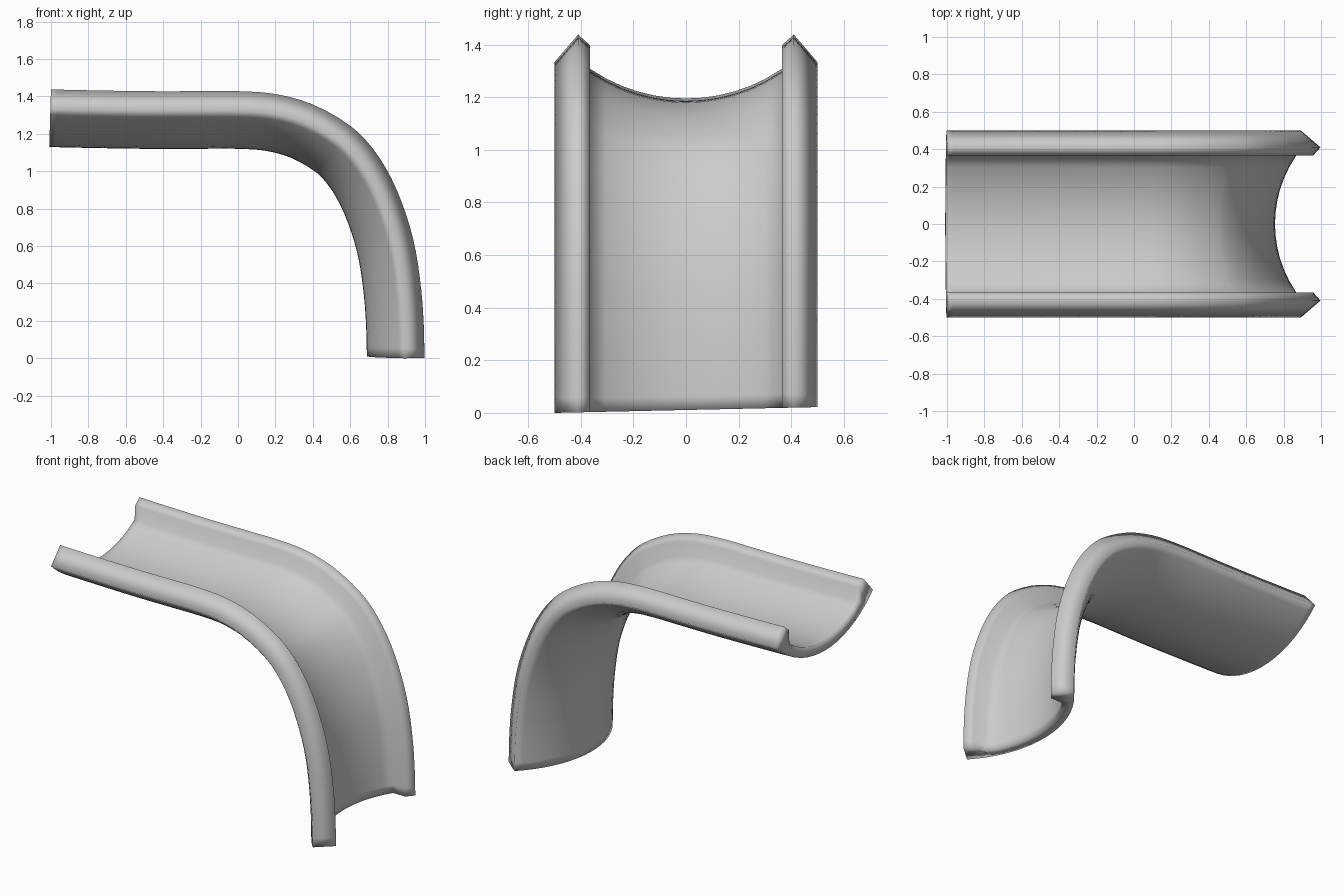
import bpy, bmesh, math
from mathutils import Vector

if "Cube" in bpy.data.objects:
    bpy.data.objects.remove(bpy.data.objects["Cube"])

# Path of the rim crest in the x-z plane
PATH = [(-1, 1.438), (-0.9, 1.435), (-0.5, 1.428), (-0.2, 1.428), (0, 1.428), (0.2, 1.413),
        (0.4, 1.357), (0.6, 1.243), (0.72, 1.122), (0.82, 0.962), (0.9, 0.765),
        (0.95, 0.575), (0.98, 0.36), (0.993, 0.17), (0.997, 0.0)]


def spline(points, steps):
    """Catmull-Rom positions and tangents along the path."""
    p = [Vector(q) for q in points]
    p = [2 * p[0] - p[1]] + p + [2 * p[-1] - p[-2]]
    out = []
    for i in range(1, len(p) - 2):
        # centripetal-like tangents scaled to the span length
        span = (p[i + 1] - p[i]).length
        m0 = (p[i + 1] - p[i - 1]).normalized() * span
        m1 = (p[i + 2] - p[i]).normalized() * span
        for s in range(steps + (i == len(p) - 3)):
            t = s / steps
            out.append(((2*t**3 - 3*t**2 + 1) * p[i] + (t**3 - 2*t**2 + t) * m0
                        + (3*t**2 - 2*t**3) * p[i + 1] + (t**3 - t**2) * m1,
                        (6*t*t - 6*t) * p[i] + (3*t*t - 4*t + 1) * m0
                        + (6*t - 6*t*t) * p[i + 1] + (3*t*t - 2*t) * m1))
    return out


def arc(y, half, depth, low):
    """Height of a circular trough of given half width and depth."""
    r = (half**2 + depth**2) / (2 * depth)
    return low + r - math.sqrt(r * r - y * y)


# Cross-section: raised rims and a curved bed, (y, offset from crest)
rim = [(-0.41, 0.0), (-0.365, -0.04)]
N = 12
bed = [(0.365 * (2 * i / N - 1)) for i in range(N + 1)]
upper = rim + [(y, arc(y, 0.365, 0.113, -0.243)) for y in bed] + [(-y, d) for y, d in reversed(rim)]
under_y = [-0.465, -0.42] + bed + [0.42, 0.465]
lower = [(y, arc(y, 0.5, 0.203, -0.308)) for y in under_y]
section = [(-0.5, -0.105)] + upper + [(0.5, -0.105)] + lower[::-1]
K, M = len(section), len(upper)

# Sweep the section
bm = bmesh.new()
rings = []
stations = spline(PATH, 3)
for i, (pos, tan) in enumerate(stations):
    tan = tan.normalized()
    if i == len(stations) - 1:
        tan = Vector((0, -1))
    up = Vector((-tan.y, tan.x))
    ring = []
    for y, d in section:
        q = pos + up * d
        skew = 0.022 * (y + 0.5) * max(0, 1 - q.y / 0.4)  # foot is cut slightly askew
        ring.append(bm.verts.new((q.x, y, q.y + skew)))
    rings.append(ring)
for a, b in zip(rings, rings[1:]):
    for k in range(K):
        j = (k + 1) % K
        bm.faces.new((a[k], a[j], b[j], b[k]))

# End caps, strips between upper and lower outline
for ring in (rings[0], rings[-1]):
    top = ring[1:M + 1]
    bot = ring[M + 2:][::-1]
    bm.faces.new((ring[0], top[0], bot[0]))
    bm.faces.new((ring[M + 1], top[-1], bot[-1]))
    for k in range(M - 1):
        bm.faces.new((top[k], top[k + 1], bot[k + 1], bot[k]))
bmesh.ops.recalc_face_normals(bm, faces=bm.faces)
for f in bm.faces:
    f.smooth = True

mesh = bpy.data.meshes.new("slide_chute")
bm.to_mesh(mesh)
bm.free()
mat = bpy.data.materials.new("light grey")
mat.diffuse_color = (0.6, 0.6, 0.6, 1)
mat.use_nodes = True
mat.node_tree.nodes["Principled BSDF"].inputs["Base Color"].default_value = mat.diffuse_color
mesh.materials.append(mat)
obj = bpy.data.objects.new("slide_chute", mesh)
bpy.context.collection.objects.link(obj)
